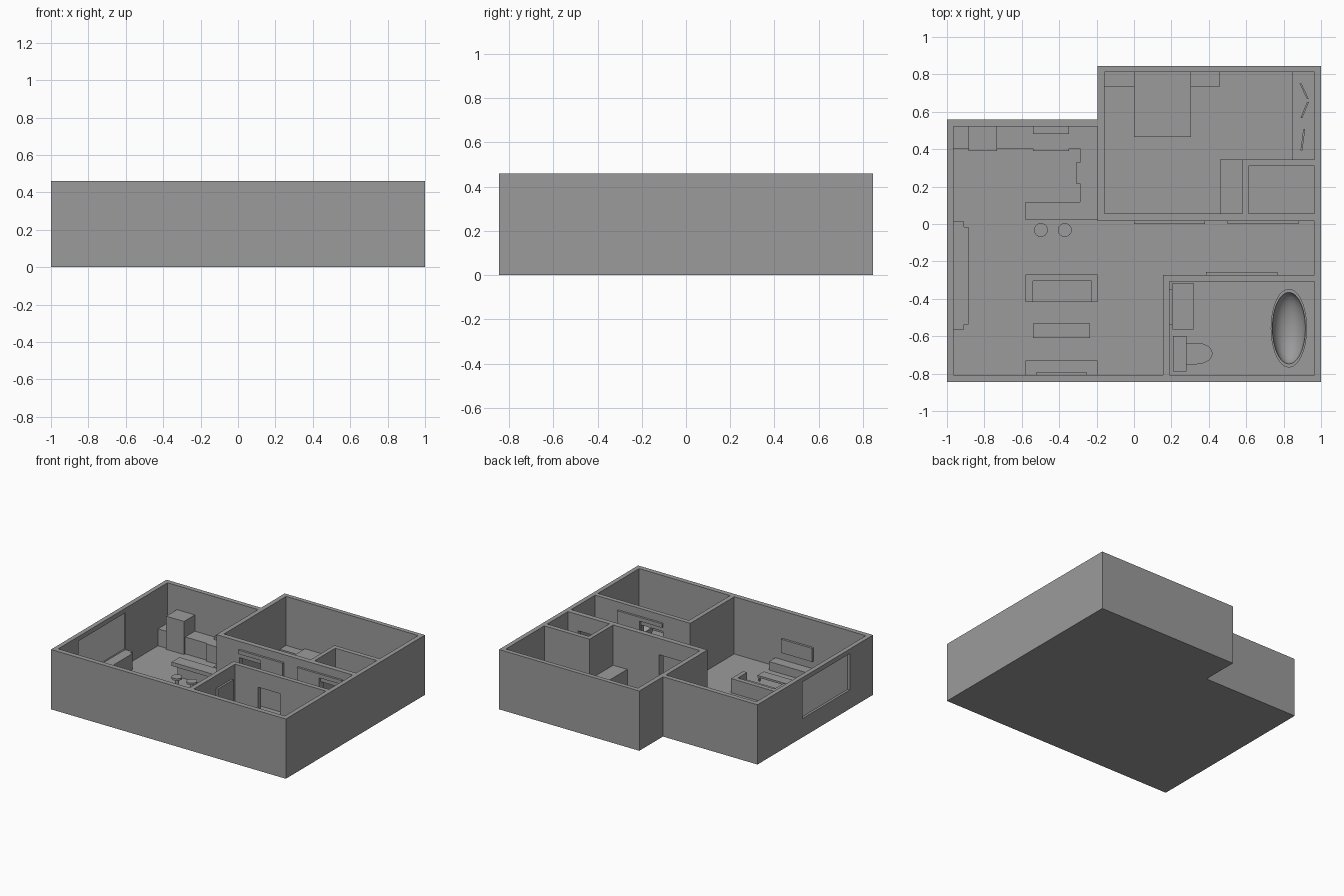
import bpy, bmesh, math
from mathutils import Matrix

if "Cube" in bpy.data.objects:
    bpy.data.objects.remove(bpy.data.objects["Cube"])

FLOOR, TOP, DY = 0.02, 0.46, -0.003
DARK = bpy.data.materials.new("dark_grey")
DARK.diffuse_color = (.33, .33, .33, 1)
DARK.use_nodes = True
DARK.node_tree.nodes["Principled BSDF"].inputs["Base Color"].default_value = DARK.diffuse_color


def finish(name, bm, mat=DARK):
    bmesh.ops.recalc_face_normals(bm, faces=bm.faces)
    me = bpy.data.meshes.new(name)
    bm.to_mesh(me)
    bm.free()
    if mat:
        me.materials.append(mat)
    ob = bpy.data.objects.new(name, me)
    bpy.context.collection.objects.link(ob)
    return ob


def prism(name, pts, z0, z1, mat=DARK):
    bm = bmesh.new()
    face = bm.faces.new([bm.verts.new((x, y + DY, z0)) for x, y in pts])
    ret = bmesh.ops.extrude_face_region(bm, geom=[face])
    verts = [v for v in ret["geom"] if isinstance(v, bmesh.types.BMVert)]
    bmesh.ops.translate(bm, vec=(0, 0, z1 - z0), verts=verts)
    return finish(name, bm, mat)


def box(name, x0, x1, y0, y1, z0, z1, mat=DARK):
    return prism(name, [(x0, y0), (x1, y0), (x1, y1), (x0, y1)], z0, z1, mat)


def cylinder(name, x, y, r, z0, z1, seg=24):
    pts = [(x + r * math.cos(2 * math.pi * i / seg),
            y + r * math.sin(2 * math.pi * i / seg)) for i in range(seg)]
    return prism(name, pts, z0, z1)


def lathe(name, profile, loc, scale, seg=48):
    bm = bmesh.new()
    vs = [bm.verts.new((r, 0, z)) for r, z in profile]
    es = [bm.edges.new(p) for p in zip(vs, vs[1:])]
    bmesh.ops.spin(bm, geom=vs + es, cent=(0, 0, 0), axis=(0, 0, 1),
                   angle=2 * math.pi, steps=seg)
    bmesh.ops.remove_doubles(bm, verts=bm.verts, dist=1e-4)
    bmesh.ops.transform(bm, verts=bm.verts,
                        matrix=Matrix.Translation(loc) @ Matrix.Diagonal((*scale, 1, 1)))
    ob = finish(name, bm)
    bpy.context.view_layer.objects.active = ob
    ob.select_set(True)
    bpy.ops.object.shade_smooth_by_angle()
    ob.select_set(False)
    return ob


def cut(target, cutter):
    mod = target.modifiers.new("cut", "BOOLEAN")
    mod.operation, mod.solver, mod.object = "DIFFERENCE", "EXACT", cutter
    bpy.context.view_layer.objects.active = target
    bpy.ops.object.modifier_apply(modifier=mod.name)
    bpy.data.objects.remove(cutter)


# House shell with floor
shell = prism("house_shell", [(-1, -.843), (1, -.843), (1, .849), (-.195, .849),
                              (-.195, .562), (-1, .562)], 0, TOP)
HIGH = TOP + .1
cut(shell, prism("living_cut", [(-.965, -.805), (.155, -.805), (.155, -.27), (.965, -.27),
                                (.965, .02), (-.195, .02), (-.195, .525), (-.965, .525)],
                 FLOOR, HIGH))
cut(shell, prism("bedroom_cut", [(-.159, .06), (.58, .06), (.58, .348), (.965, .348),
                                 (.965, .815), (-.159, .815)], FLOOR, HIGH))
cut(shell, box("closet_cut", .612, .965, .06, .312, FLOOR, HIGH))
cut(shell, box("bathroom_cut", .19, .965, -.805, -.305, FLOOR, HIGH))

# Doorways, each with a sliding door and rail on the corridor side
for name, hole, panel, wall, side in (("bedroom", (0, .19), (.19, .38), .02, -1),
                                      ("closet", (.69, .88), (.5, .69), .02, -1),
                                      ("bathroom", (.385, .572), (.575, .768), -.27, 1)):
    mid = wall - side * .018
    cut(shell, box(name + "_hole", *hole, mid - .05, mid + .05, FLOOR + .001, .335))
    y0, y1 = sorted((wall, wall + side * .016))
    box(name + "_door", *panel, y0, y1, FLOOR, .37)
    box(name + "_rail", min(hole[0], panel[0]), max(hole[1], panel[1]), y0, y1, .37, .4)

# Window and window seat, glass in the lighter default grey
cut(shell, box("window_hole", -1.05, -.93, -.56, .016, .145, .425))
box("window_glass", -.982, -.975, -.56, .016, .145, .425, None)
box("window_sill", -.966, -.908, -.56, .016, .12, .14)
box("window_seat", -.966, -.886, -.533, -.013, FLOOR, .143)

# Kitchen
box("back_counter", -.965, -.195, .408, .525, FLOOR, .15)
box("side_counter", -.29, -.195, .12, .408, FLOOR, .15)
box("dishwasher", -.31, -.2, .22, .333, FLOOR, .145)
box("fridge", -.885, -.733, .393, .525, FLOOR, .275)
box("stove", -.54, -.348, .393, .5, FLOOR, .153)
box("stove_back", -.54, -.348, .483, .525, FLOOR, .175)
box("bar_top", -.58, -.195, .024, .12, .115, .145)
box("bar_base", -.56, -.195, .07, .115, FLOOR, .115)
for x in (-.498, -.37):
    cylinder("stool_seat", x, -.029, .037, .06, .075)
    cylinder("stool_leg", x, -.029, .01, FLOOR, .062, 12)

# Living room
box("sofa_back", -.58, -.195, -.302, -.267, FLOOR, .13)
box("sofa_seat", -.54, -.228, -.413, -.302, FLOOR, .075)
for x0, x1 in ((-.58, -.54), (-.228, -.195)):
    box("sofa_arm", x0, x1, -.413, -.302, FLOOR, .13)
box("coffee_table_top", -.54, -.235, -.607, -.53, .05, .065)
for x in (-.535, -.25):
    for y in (-.602, -.545):
        box("coffee_table_leg", x, x + .01, y, y + .01, FLOOR, .051)
box("media_stand", -.58, -.195, -.805, -.727, FLOOR, .085)
box("television", -.52, -.255, -.805, -.788, .145, .25)

# Bedroom
box("bed", 0, .305, .468, .815, FLOOR, .1)
for x0, x1 in ((-.159, 0), (.305, .46)):
    box("nightstand", x0, x1, .738, .815, FLOOR, .083)
box("dresser", .46, .58, .06, .348, FLOOR, .15)
box("long_cabinet", .845, .965, .348, .815, FLOOR, .14)
for ax, ay, bx, by in ((.885, .755, .925, .67), (.925, .655, .89, .57), (.905, .51, .89, .395)):
    prism("folded_item", [(ax, ay), (ax + .01, ay), (bx + .01, by), (bx, by)], .14, .17)

# Bathroom
box("vanity", .205, .317, -.56, -.312, FLOOR, .15)
box("mirror", .19, .205, -.535, -.345, .2, .36)
box("toilet_tank", .208, .28, -.785, -.597, FLOOR, .15)
bowl = [(.28, -.632), (.28, -.747)] + [
    (.335 + .085 * math.cos(a), -.6895 + .0575 * math.sin(a))
    for a in (math.pi * (i / 12 - .5) for i in range(13))]
prism("toilet_bowl", bowl, FLOOR, .09)
profile = [(0, FLOOR), (.6, FLOOR), (.85, .06), (1, .13), (.91, .13)]
profile += [(.91 * math.cos(a), .13 - .09 * math.sin(a))
            for a in (math.pi / 2 * i / 8 for i in range(1, 8))] + [(0, .04)]
lathe("bathtub", profile, (.828, -.557, 0), (.097, .21))
